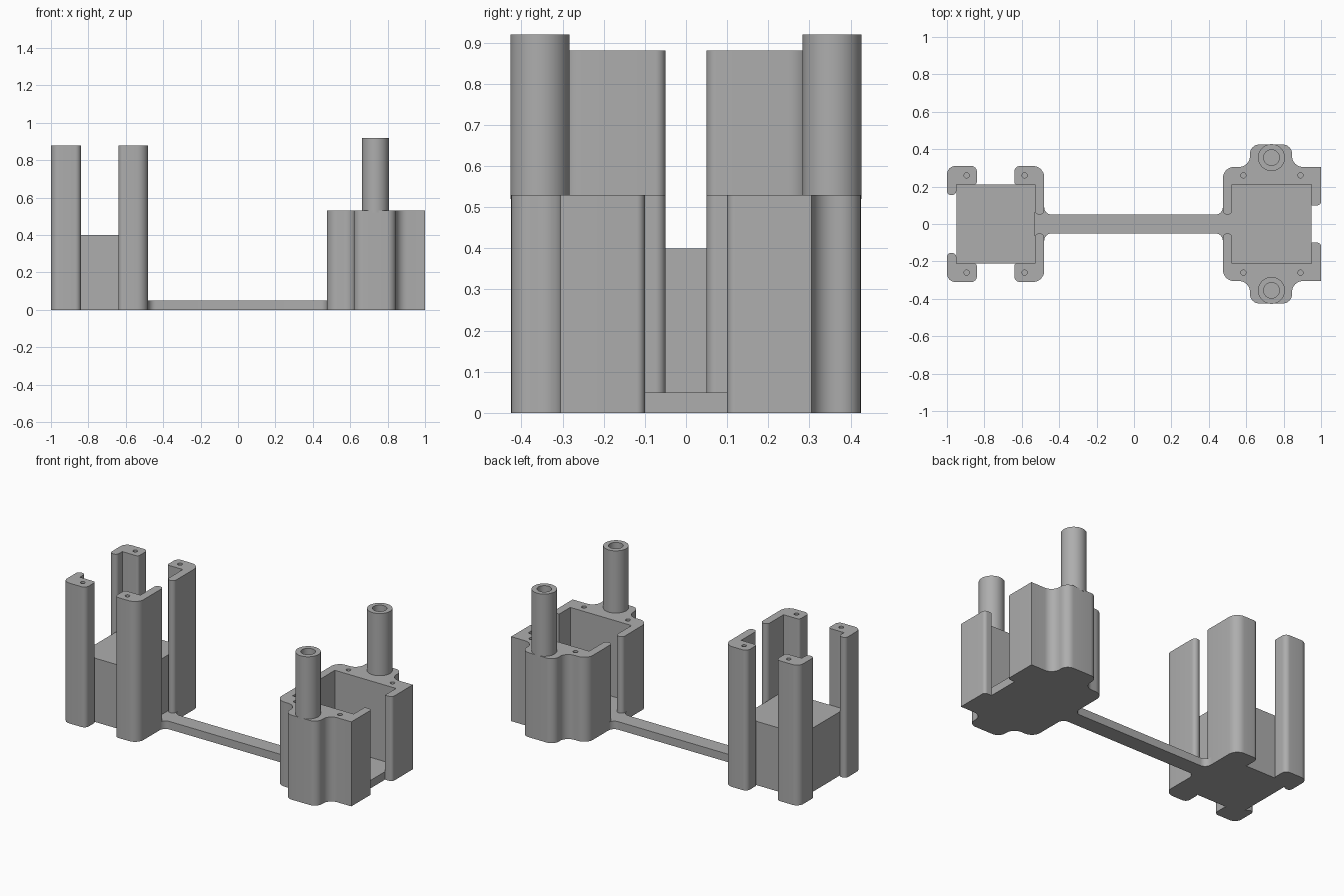
import bpy
import bmesh
import math
from mathutils import Vector

if "Cube" in bpy.data.objects:
    bpy.data.objects.remove(bpy.data.objects["Cube"], do_unlink=True)

COLOR = (0.42, 0.42, 0.42, 1)
grey = bpy.data.materials.new("plain_grey")
grey.use_nodes = True
grey.diffuse_color = COLOR
grey.node_tree.nodes["Principled BSDF"].inputs["Base Color"].default_value = COLOR


def rounded(corners, steps=8):
    """Outline with an arc at each corner given as (x, y, radius)."""
    pts = []
    for i, (x, y, r) in enumerate(corners):
        p = Vector((x, y))
        if r == 0:
            pts.append(p)
            continue
        a = (Vector(corners[i - 1][:2]) - p).normalized()
        b = (Vector(corners[(i + 1) % len(corners)][:2]) - p).normalized()
        centre = p + (a + b) * r      # right-angled corners
        for s in range(steps + 1):
            t = s / steps * math.pi / 2
            pts.append(centre - b * r * math.cos(t) - a * r * math.sin(t))
    return pts


def circle(x, y, r, n=40):
    return [Vector((x + r * math.cos(k * math.tau / n),
                    y + r * math.sin(k * math.tau / n))) for k in range(n)]


def prism(name, pts, z0, z1):
    bm = bmesh.new()
    face = bm.faces.new([bm.verts.new((p.x, p.y, z0)) for p in pts])
    top = bmesh.ops.extrude_face_region(bm, geom=[face])["geom"]
    moved = [v for v in top if isinstance(v, bmesh.types.BMVert)]
    bmesh.ops.translate(bm, verts=moved, vec=(0, 0, z1 - z0))
    bmesh.ops.recalc_face_normals(bm, faces=bm.faces)
    mesh = bpy.data.meshes.new(name)
    bm.to_mesh(mesh)
    bm.free()
    mesh.materials.append(grey)
    ob = bpy.data.objects.new(name, mesh)
    bpy.context.collection.objects.link(ob)
    return ob


def activate(ob):
    bpy.ops.object.select_all(action='DESELECT')
    ob.select_set(True)
    bpy.context.view_layer.objects.active = ob


def drill(ob, x, y, r, z0, z1, n=20):
    cutter = prism("drill_cutter", circle(x, y, r, n), z0, z1 + 0.05)
    cutter.hide_render = True
    mod = ob.modifiers.new("hole", 'BOOLEAN')
    mod.operation = 'DIFFERENCE'
    mod.solver = 'EXACT'
    mod.object = cutter
    activate(ob)
    bpy.ops.object.modifier_apply(modifier=mod.name)
    bpy.data.objects.remove(cutter, do_unlink=True)


def finish(ob):
    activate(ob)
    bpy.ops.object.shade_smooth_by_angle(angle=math.radians(30))


def flip(corners, side):
    return [(x, y * side, r) for x, y, r in corners]


def box(name, x0, x1, y, z1):
    return prism(name, rounded([(x0, -y, 0), (x1, -y, 0), (x1, y, 0), (x0, y, 0)]), 0, z1)


# Half of the open box wall, with its bulge for the tube
box_wall = [(0.475, 0.05, 0.024), (0.475, 0.305, 0.06), (0.62, 0.305, 0.058),
            (0.62, 0.425, 0.05), (0.845, 0.425, 0.05), (0.845, 0.305, 0.058),
            (1, 0.305, 0), (1, 0.1, 0.02), (0.95, 0.1, 0), (0.95, 0.21, 0),
            (0.525, 0.21, 0), (0.525, 0.05, 0.024)]
# Corner posts of the platform: outer end and inner end
outer_post = [(-1, 0.155, 0.022), (-1, 0.31, 0.045), (-0.84, 0.31, 0.03),
              (-0.84, 0.21, 0.015), (-0.95, 0.21, 0), (-0.95, 0.155, 0.022)]
inner_post = [(-0.48, 0.05, 0.024), (-0.48, 0.31, 0.06), (-0.64, 0.31, 0.03),
              (-0.64, 0.21, 0.015), (-0.53, 0.21, 0), (-0.53, 0.05, 0.024)]

for side, tag in ((1, "back"), (-1, "front")):
    wall = prism("box_wall_" + tag, rounded(flip(box_wall, side)), 0, 0.53)
    for x in (0.585, 0.89):
        drill(wall, x, 0.26 * side, 0.014, 0.33, 0.53)
    finish(wall)

    tube = prism("tube_" + tag, circle(0.735, 0.355 * side, 0.072), 0.52, 0.92)
    drill(tube, 0.735, 0.355 * side, 0.042, 0.54, 0.92, 40)
    finish(tube)

    for name, shape, x in (("outer_post_", outer_post, -0.895),
                           ("inner_post_", inner_post, -0.585)):
        post = prism(name + tag, rounded(flip(shape, side)), 0, 0.88)
        drill(post, x, 0.26 * side, 0.014, 0.68, 0.88)
        finish(post)

# Solid platform block and thin box floor
box("platform_block", -0.95, -0.53, 0.21, 0.4)
box("box_floor", 0.525, 0.95, 0.21, 0.05)

# Connecting strip with flared ends
half = [(0.525, 0.1, 0), (0.475, 0.1, 0), (0.475, 0.05, 0.04),
        (-0.48, 0.05, 0.04), (-0.48, 0.1, 0), (-0.53, 0.1, 0)]
finish(prism("connecting_strip", rounded(half + flip(half, -1)[::-1]), 0, 0.05))
